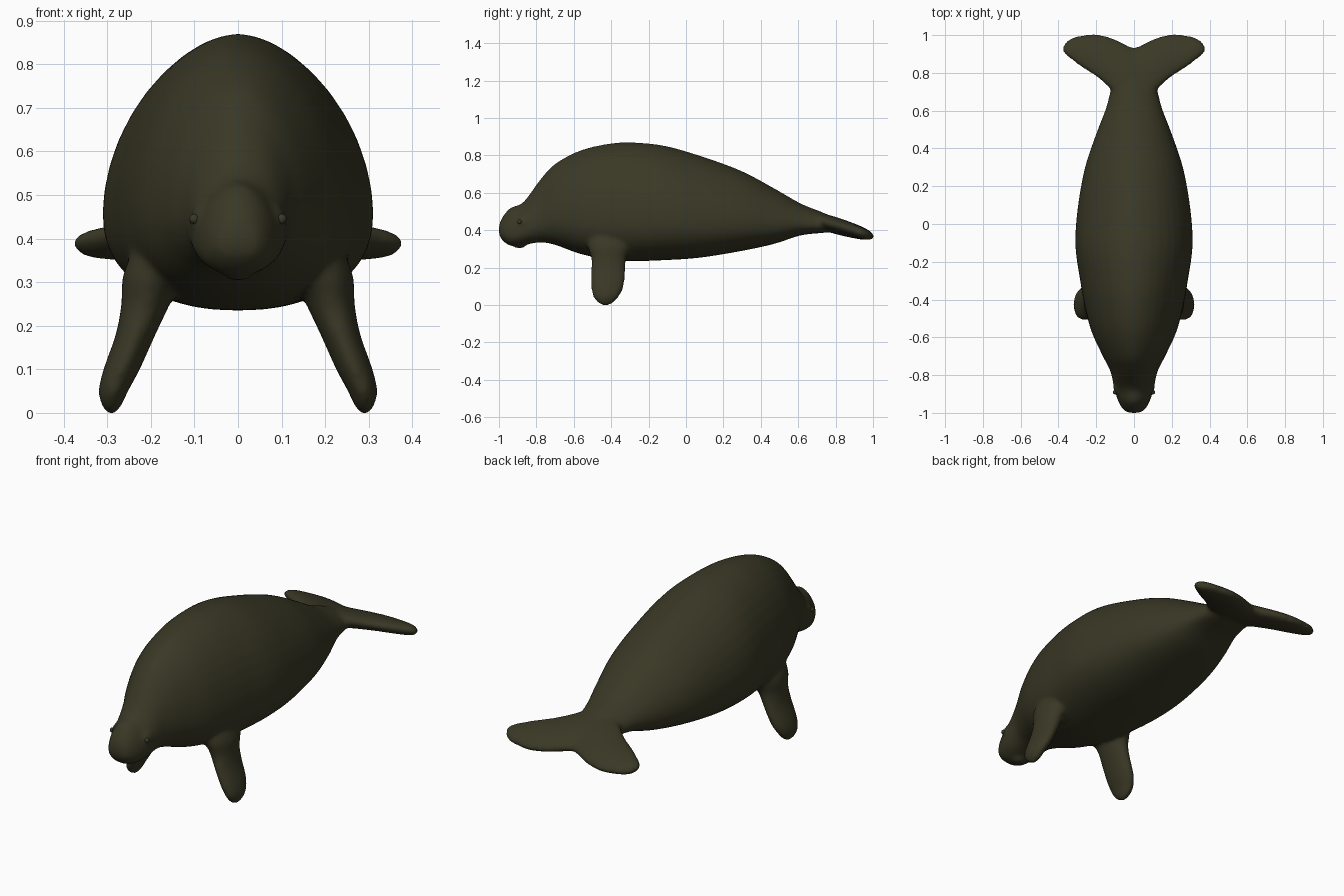
import bpy, bmesh
from math import sin, cos, pi, copysign
from mathutils import Vector, Matrix

if "Cube" in bpy.data.objects:
    bpy.data.objects.remove(bpy.data.objects["Cube"])


def material(name, rgb):
    m = bpy.data.materials.new(name)
    m.use_nodes = True
    m.diffuse_color = (*rgb, 1)
    bsdf = m.node_tree.nodes["Principled BSDF"]
    bsdf.inputs["Base Color"].default_value = (*rgb, 1)
    bsdf.inputs["Roughness"].default_value = 0.8
    return m


hide = material("dark olive hide", (0.042, 0.040, 0.019))


def resample(rows, steps=5):
    """Smooth curve through rows of section values."""
    out = []
    for i in range(len(rows) - 1):
        quad = [rows[max(0, i - 1)], rows[i], rows[i + 1], rows[min(len(rows) - 1, i + 2)]]
        for s in range(steps):
            t = s / steps
            out.append([b + 0.5 * t * (c - a + t * (2*a - 5*b + 4*c - d + t * (3*(b - c) + d - a)))
                        for a, b, c, d in zip(*quad)])
    return out + [rows[-1]]


def loft(bm, rows, section, sides=40):
    """Skin section rings along the rows and close both ends."""
    rings = [[bm.verts.new(section(row, 2 * pi * k / sides)) for k in range(sides)]
             for row in resample(rows)]
    faces = [bm.faces.new((p[k], p[k - 1], q[k - 1], q[k]))
             for p, q in zip(rings, rings[1:]) for k in range(sides)]
    faces += [bm.faces.new(rings[0]), bm.faces.new(rings[-1])]
    bmesh.ops.recalc_face_normals(bm, faces=faces)


def power(v, n):
    return copysign(abs(v) ** (2 / n), v)


def body_section(row, a):
    y, width, low, high = row
    waist = low + 0.36 * (high - low)
    up = sin(a) > 0
    n = 1.85 if up else 2.35
    return (width * power(cos(a), n), y,
            waist + (high - waist if up else waist - low) * power(sin(a), n))


def fluke_section(row, a):
    x, front, back, thick = row
    y = (front + back) / 2 + (back - front) / 2 * cos(a)
    return (x, y, 0.44 - 0.29 * (y - 0.75) + thick * sin(a))


def flipper_section(side):
    def section(row, a):
        x, y, z, rx, ry = row
        return (side * (x + rx * cos(a)), y + ry * sin(a), z)
    return section


bm = bmesh.new()

# Trunk and head: y, half width, bottom, top
loft(bm, [
    (-1.0, .025, .38, .425), (-.985, .055, .35, .465), (-.94, .083, .318, .52),
    (-.87, .105, .322, .55), (-.78, .125, .335, .67), (-.70, .165, .322, .755),
    (-.57, .225, .275, .825), (-.43, .262, .245, .86), (-.30, .285, .235, .87),
    (-.12, .31, .24, .853), (.07, .3, .253, .80), (.29, .262, .288, .72),
    (.47, .203, .327, .625), (.61, .15, .372, .545), (.72, .122, .385, .5),
    (.80, .1, .39, .465), (.88, .04, .385, .42)], body_section)

# Tail flukes: x, front edge, back edge, half thickness
half = [(.07, .66, .965, .045), (.13, .72, .99, .042), (.20, .78, 1.005, .038),
        (.27, .825, 1.0, .034), (.33, .87, .985, .029), (.365, .9, .957, .02),
        (.378, .92, .935, .008)]
loft(bm, [(-x, *r) for x, *r in reversed(half)] + [(0, .64, .935, .046)] + half, fluke_section)

# Front flippers: x, y, z, radius across, radius along
for side in (1, -1):
    loft(bm, [
        (.17, -.41, .42, .05, .10), (.195, -.41, .32, .068, .115), (.212, -.413, .25, .056, .094),
        (.235, -.416, .18, .046, .092), (.267, -.42, .10, .042, .088), (.286, -.427, .05, .034, .072),
        (.29, -.43, .015, .022, .045), (.29, -.43, -.003, .006, .015)], flipper_section(side), 24)

# Lower lip and cheek swellings
for pos, size in [((0, -.89, .332), (.04, .04, .03)),
                  ((.075, -.86, .44), (.036, .05, .045)),
                  ((-.075, -.86, .44), (.036, .05, .045))]:
    bmesh.ops.create_uvsphere(bm, u_segments=20, v_segments=12, radius=1,
                              matrix=Matrix.LocRotScale(Vector(pos), None, Vector(size)))

mesh = bpy.data.meshes.new("body")
bm.to_mesh(mesh)
bm.free()
mesh.materials.append(hide)
body = bpy.data.objects.new("body", mesh)
bpy.context.collection.objects.link(body)

# Fuse the parts into one skin and soften the joins
fuse = body.modifiers.new("fuse", "REMESH")
fuse.mode = "VOXEL"
fuse.voxel_size = 0.011
fuse.use_smooth_shade = True
soften = body.modifiers.new("soften", "SMOOTH")
soften.factor = 0.5
soften.iterations = 8

# Small eyes set into the cheeks
for side, name in ((1, "left_eye"), (-1, "right_eye")):
    bpy.ops.mesh.primitive_uv_sphere_add(segments=16, ring_count=10, radius=0.012,
                                         location=(side * .1, -.89, .445))
    eye = bpy.context.object
    eye.name = name
    eye.data.materials.append(hide)
    bpy.ops.object.shade_smooth()
